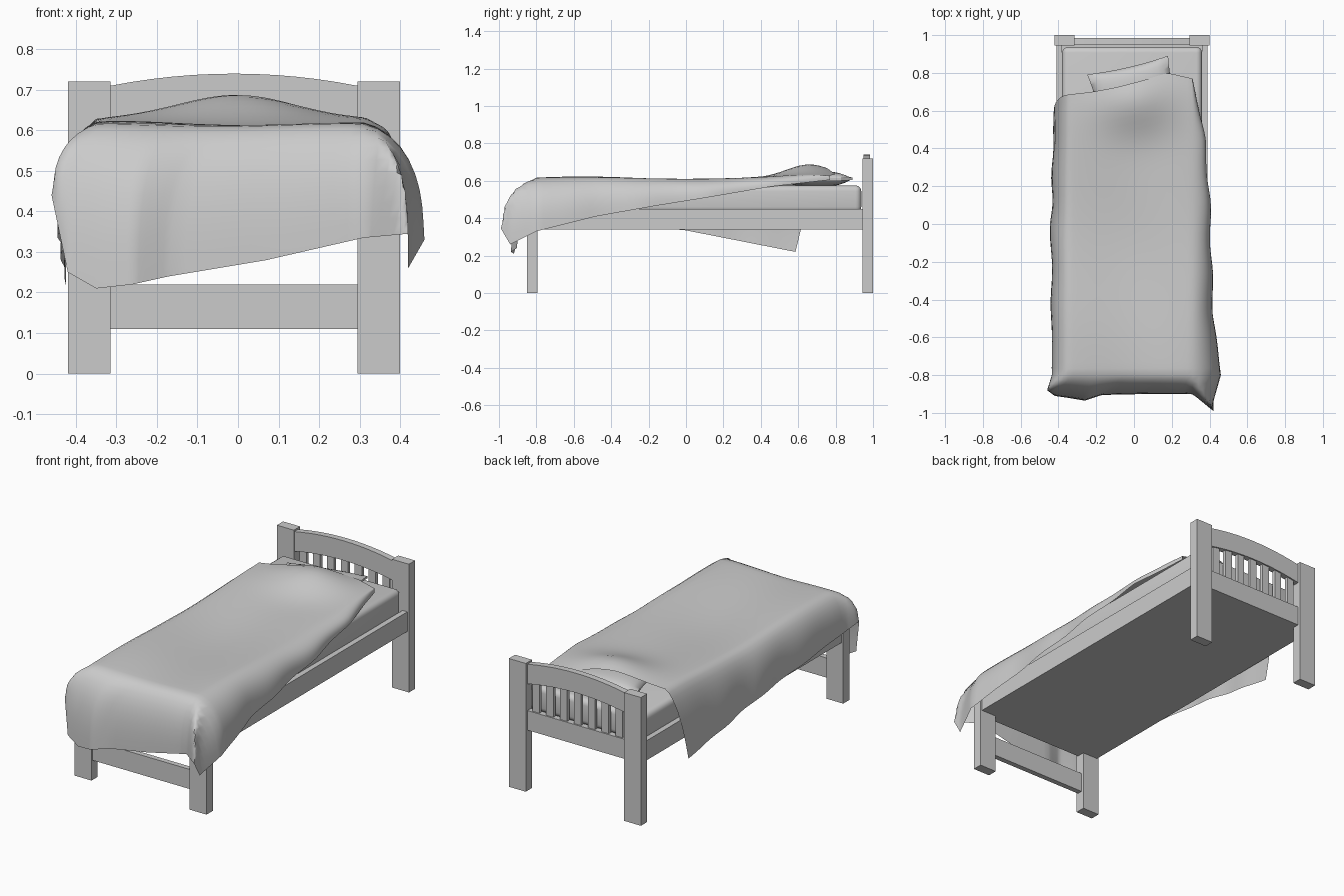
import bpy, bmesh, math
from mathutils import Vector

cube = bpy.data.objects.get("Cube")
if cube:
    bpy.data.objects.remove(cube)

grey = bpy.data.materials.new("plain_grey")
grey.use_nodes = True
colour = (0.6, 0.6, 0.6, 1)
grey.diffuse_color = colour
grey.node_tree.nodes["Principled BSDF"].inputs["Base Color"].default_value = colour

CX = -0.01            # middle of the wooden frame
POST_W = 0.105
HALF = 0.41           # half the frame width
INNER = HALF - POST_W


def finish(name, bm, smooth=None):
    mesh = bpy.data.meshes.new(name)
    bm.to_mesh(mesh)
    bm.free()
    mesh.materials.append(grey)
    obj = bpy.data.objects.new(name, mesh)
    bpy.context.collection.objects.link(obj)
    if smooth:
        bpy.ops.object.select_all(action='DESELECT')
        obj.select_set(True)
        bpy.context.view_layer.objects.active = obj
        bpy.ops.object.shade_smooth_by_angle(angle=math.radians(smooth))
    return obj


def box(name, x, y, z, bevel=0.0):
    bm = bmesh.new()
    bmesh.ops.create_cube(bm, size=1)
    for v in bm.verts:
        v.co = [(a + b) / 2 + c * (b - a) for c, (a, b) in zip(v.co, (x, y, z))]
    if bevel:
        bmesh.ops.bevel(bm, geom=bm.edges[:], offset=bevel, segments=4,
                        profile=0.5, affect='EDGES')
    return finish(name, bm, 40 if bevel else None)


def along(points, t):
    """Point at fraction t (0..1) of an evenly stepped polyline."""
    s = min(max(t, 0), 1) * (len(points) - 1)
    i = min(int(s), len(points) - 2)
    return Vector(points[i]).lerp(Vector(points[i + 1]), s - i)


# Posts and side rails
for side, label in ((-1, "right"), (1, "left")):
    px = sorted((CX + side * INNER, CX + side * HALF))
    box(f"head_post_{label}", px, (0.945, 1.0), (0, 0.72))
    box(f"foot_post_{label}", px, (-0.85, -0.795), (0, 0.45))
    rx = sorted((CX + side * 0.37, CX + side * 0.4))
    box(f"side_rail_{label}", rx, (-0.82, 0.95), (0.34, 0.45))

# Bed base, foot rails and lower head rail
span = (CX - INNER, CX + INNER)
box("bed_base", (CX - 0.37, CX + 0.37), (-0.82, 0.95), (0.34, 0.43))
box("foot_rail_upper", span, (-0.84, -0.81), (0.34, 0.45))
box("foot_rail_lower", span, (-0.84, -0.81), (0.11, 0.22))
box("head_rail_lower", span, (0.95, 0.985), (0.34, 0.45))


# Arched head rail
def arch(x):
    return 0.03 * (1 - ((x - CX) / INNER) ** 2)


bm = bmesh.new()
xs = [CX + INNER * (k / 6 - 1) for k in range(13)]
ring = [(x, 0.71 + arch(x)) for x in xs] + [(x, 0.6 + arch(x)) for x in reversed(xs)]
face = bm.faces.new([bm.verts.new((x, 0.95, z)) for x, z in ring])
new = bmesh.ops.extrude_face_region(bm, geom=[face])["geom"]
bmesh.ops.translate(bm, vec=(0, 0.035, 0),
                    verts=[g for g in new if isinstance(g, bmesh.types.BMVert)])
bmesh.ops.recalc_face_normals(bm, faces=bm.faces)
finish("head_rail_arched", bm)

# Head slats
for k in range(7):
    x = CX + (k - 3) * 0.086
    box(f"head_slat_{k + 1}", (x - 0.022, x + 0.022), (0.958, 0.977),
        (0.44, 0.61 + arch(x)))

# Mattress
box("mattress", (-0.38, 0.36), (-0.83, 0.937), (0.43, 0.575), 0.03)

# Pillow, puffed in the middle and pinched at the rim
bm = bmesh.new()
bmesh.ops.create_cube(bm, size=2)
bmesh.ops.subdivide_edges(bm, edges=bm.edges[:], cuts=13, use_grid_fill=True)
turn = math.radians(13)
for v in bm.verts:
    u, w, h = v.co
    puff = math.sqrt(max(0.02, (1 - abs(u) ** 3) * (1 - abs(w) ** 3)))
    x = u * 0.22 * (1 - 0.06 * (1 - w * w))
    y = w * 0.15 * (1 - 0.08 * (1 - u * u))
    v.co = (x * math.cos(turn) - y * math.sin(turn),
            0.695 + x * math.sin(turn) + y * math.cos(turn),
            0.61 + h * 0.042 * puff)
finish("pillow", bm, 60)

# Blanket: a top sheet with skirts that fall to these hem lines
LEFT, RIGHT, FOOT = -0.35, 0.31, -0.8
head_edge = [(0.685, 0), (0.7, 0), (0.725, 0), (0.76, 0), (0.8, 0), (0.77, 0)]
low_x_hem = [(-0.435, FOOT, 0.41), (-0.44, 0, 0.335), (-0.425, 0.585, 0.22)]
high_x_hem = [(0.46, FOOT, 0.33), (0.42, -0.48, 0.41), (0.41, -0.17, 0.465),
              (0.4, 0.14, 0.515), (0.375, 0.46, 0.57), (0.31, 0.77, 0.605)]
foot_hem = [(LEFT, -0.92, 0.21), (-0.26, -0.935, 0.22), (-0.17, -0.905, 0.24),
            (0.07, -0.9, 0.28), (RIGHT, -0.9, 0.335)]
low_x_corner = [low_x_hem[0], (-0.46, -0.88, 0.44), (-0.42, -0.91, 0.25), foot_hem[0]]
high_x_corner = [high_x_hem[0], (0.42, -0.94, 0.26), (0.42, -0.99, 0.345), foot_hem[-1]]


def top(s, t):
    x = LEFT + s * (RIGHT - LEFT)
    y = FOOT + t * (along(head_edge, s).x - FOOT)
    hump = 0.085 * math.exp(-(x / 0.21) ** 2 - ((y - 0.67) / 0.18) ** 2)
    ridge = 0.014 * math.sin(math.pi * (s - 0.5)) ** 2
    swell = 0.008 * math.cos(5.5 * (y + 0.65)) + 0.004 * math.sin(9 * x + 6 * y)
    return Vector((x, y, 0.602 + hump + ridge + swell))


def drape(p, q, s, t):
    """p and q are how far down the side and foot skirts the point lies."""
    start = top(s, t)
    r = max(p, q)
    if r == 0:
        return start
    if q == 0:
        end = along(low_x_hem if s == 0 else high_x_hem, t)
    elif p == 0:
        end = along(foot_hem, s)
    else:
        turn = 0.5 * q / p if q <= p else 1 - 0.5 * p / q
        end = along(low_x_corner if s == 0 else high_x_corner, turn)
    out, fall = 1 - (1 - r) ** 2.5, r ** 1.4
    step = end - start
    sway = 0.006 * r * math.sin(17 * start.y) if q == 0 else 0
    return start + Vector((step.x * out + sway * t * (1 - t) * 4,
                           step.y * (fall if q == 0 else out), step.z * fall))


SK, NX, NY = 9, 24, 44
columns = ([(k / SK, 0) for k in range(SK, 0, -1)]
           + [(0, k / NX) for k in range(NX + 1)]
           + [(k / SK, 1) for k in range(1, SK + 1)])
rows = [(k / SK, 0) for k in range(SK, 0, -1)] + [(0, k / NY) for k in range(NY + 1)]
bm = bmesh.new()
grid = [[bm.verts.new(drape(p, q, s, t)) for p, s in columns] for q, t in rows]
for a, b in zip(grid, grid[1:]):
    for i in range(len(columns) - 1):
        bm.faces.new((a[i], a[i + 1], b[i + 1], b[i]))
bmesh.ops.smooth_vert(bm, verts=[v for v in bm.verts if not v.is_boundary], factor=0.5,
                      use_axis_x=True, use_axis_y=True, use_axis_z=True)
finish("blanket", bm, 70)
